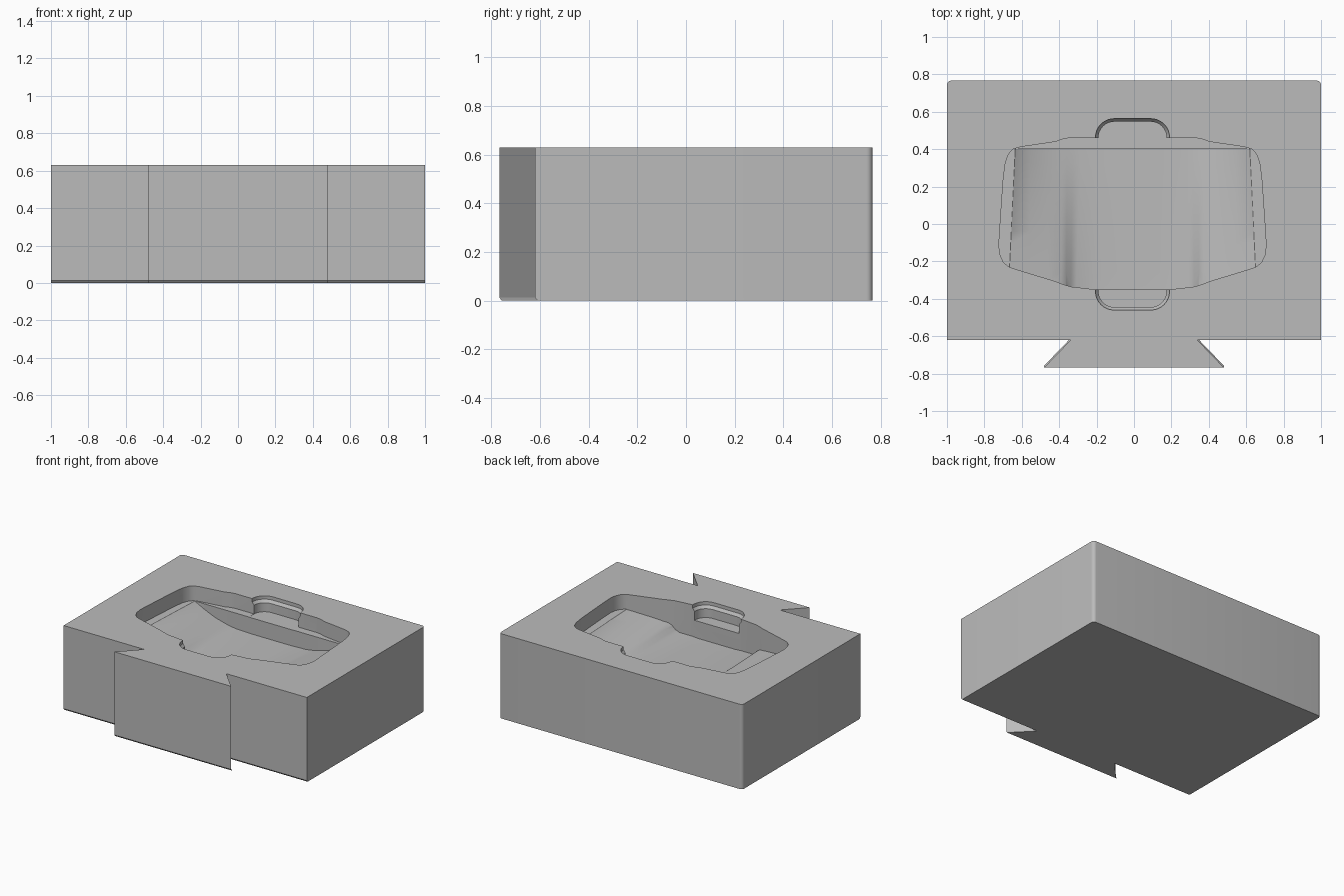
import bpy, bmesh, math

if "Cube" in bpy.data.objects:
    bpy.data.objects.remove(bpy.data.objects["Cube"])

TOP, LEDGE = 0.63, 0.52      # block top and cavity ledge heights
CX = -0.008                  # cavity centre line

grey = bpy.data.materials.new("mid_grey")
grey.diffuse_color = (0.5, 0.5, 0.5, 1)
grey.use_nodes = True
grey.node_tree.nodes["Principled BSDF"].inputs["Base Color"].default_value = grey.diffuse_color


def loft(name, rings):
    """Closed solid through a list of equal-length rings of 3D points."""
    bm = bmesh.new()
    rows = [[bm.verts.new(p) for p in r] for r in rings]
    n = len(rows[0])
    for a, b in zip(rows, rows[1:]):
        for i in range(n):
            j = (i + 1) % n
            bm.faces.new((a[i], a[j], b[j], b[i]))
    bm.faces.new(rows[0][::-1])
    bm.faces.new(rows[-1])
    bmesh.ops.recalc_face_normals(bm, faces=bm.faces)
    me = bpy.data.meshes.new(name)
    bm.to_mesh(me)
    bm.free()
    ob = bpy.data.objects.new(name, me)
    me.materials.append(grey)
    bpy.context.collection.objects.link(ob)
    return ob


def subtract(target, cutter):
    mod = target.modifiers.new("cut", 'BOOLEAN')
    mod.operation, mod.solver, mod.object = 'DIFFERENCE', 'EXACT', cutter
    bpy.context.view_layer.objects.active = target
    bpy.ops.object.modifier_apply(modifier=mod.name)
    bpy.data.objects.remove(cutter)


def arc(cx, cy, r, a0, a1, n):
    return [(cx + r * math.cos(math.radians(a0 + (a1 - a0) * i / n)),
             cy + r * math.sin(math.radians(a0 + (a1 - a0) * i / n))) for i in range(n + 1)]


def at(points, z):
    return [(x, y, z) for x, y in points]


# Block with dovetail key on the front and rounded back corners
half = [(0.48, -0.767), (0.338, -0.62), (1.0, -0.62)] + arc(0.975, 0.742, 0.025, 0, 90, 6)
plan = half + [(-x, y) for x, y in reversed(half)]
foot = [(x, y + 0.01 if y < -0.6 else y) for x, y in plan]   # small front bottom chamfer
block = loft("mould_block", [at(foot, 0), at(plan, 0.012), at(plan, TOP)])

# Cavity outline, mirrored about its centre line
side = [(0.2, 0.46), (0.34, 0.46), (0.375, 0.453), (0.41, 0.44), (0.6, 0.412), (0.638, 0.4),
        (0.662, 0.375), (0.679, 0.33), (0.69, 0.25), (0.702, 0.08), (0.712, -0.07),
        (0.714, -0.12), (0.708, -0.165), (0.69, -0.205), (0.663, -0.228), (0.63, -0.24),
        (0.41, -0.307), (0.37, -0.323), (0.33, -0.335), (0.2, -0.35)]
outline = [(CX + x, y) for x, y in side] + [(CX - x, y) for x, y in reversed(side)]
cavity = loft("cavity_cutter", [at(outline, 0.25), at(outline, 0.75)])

# Floor of the cavity: a trough running front to back, with a flat ledge behind it
front = [(0.66, 0.112), (0.55, 0.13), (0.45, 0.15), (0.38, 0.168),
         (0.355, 0.183), (0.33, 0.213), (0.3, 0.228), (0.15, 0.238)]
back = [(0.625, 0.112), (0.55, 0.15), (0.46, 0.188), (0.38, 0.209),
        (0.35, 0.216), (0.32, 0.221), (0.28, 0.226), (0.15, 0.23)]


def floor_ring(t, y, flat=False):
    """Cross-section at y, blended from front (t=0) to back (t=1)."""
    prof = [(a[0] + (b[0] - a[0]) * t, TOP - a[1] - (b[1] - a[1]) * t)
            for a, b in zip(front, back)]
    prof = [(0.9, LEDGE), (prof[0][0] + 0.002, LEDGE)] + prof
    if flat:
        prof = [(x, LEDGE) for x, z in prof]
    full = [(-x, z) for x, z in prof] + [(x, z) for x, z in reversed(prof)]
    return [(CX + x, y, z) for x, z in [(-0.9, 0.1)] + full + [(0.9, 0.1)]]


rings = [floor_ring(0, -0.6)]
rings += [floor_ring(i / 10, -0.33 + 0.73 * i / 10) for i in range(11)]
rings += [floor_ring(1, 0.4005, True), floor_ring(1, 0.8, True)]
subtract(cavity, loft("floor_cutter", rings))
subtract(block, cavity)


# Finger notches at the back and front of the cavity, with a stepped wall
def notch(inset, sign):
    w, r = 0.198 - inset, 0.1 - inset
    edge = 0.563 if sign > 0 else 0.46
    cy = edge - 0.1
    pts = arc(w - r, cy, r, 0, 90, 8)
    pts = [(w, 0.31)] + pts if sign > 0 else [(w, 0.27)] + pts
    pts = pts + [(-x, y) for x, y in reversed(pts)]
    return [(CX + x, sign * y) for x, y in pts]


for s in (1, -1):
    outer, inner = notch(0, s), notch(0.016, s)
    subtract(block, loft("notch_cutter", [at(outer, 0.7), at(outer, 0.605),
                                          at(inner, 0.585), at(inner, LEDGE - 0.001)]))

# Smooth the curved floor and corners, keep edges sharp
bpy.ops.object.select_all(action='DESELECT')
block.select_set(True)
bpy.context.view_layer.objects.active = block
bpy.ops.object.shade_smooth_by_angle(angle=math.radians(30))
